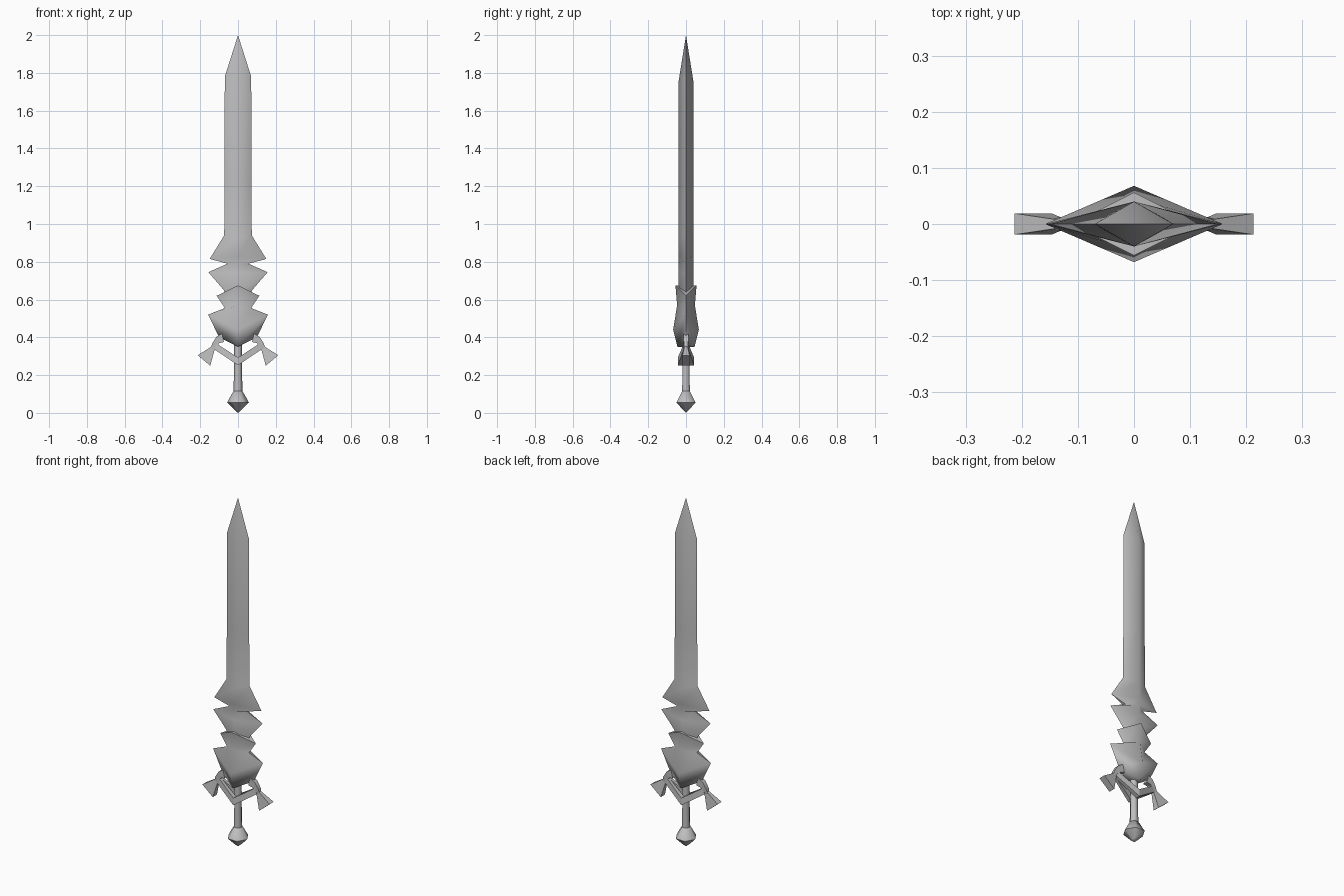
import bpy, bmesh, math
from mathutils import Vector

cube = bpy.data.objects.get("Cube")
if cube:
    bpy.data.objects.remove(cube, do_unlink=True)

steel = bpy.data.materials.new("grey steel")
steel.use_nodes = True
GREY = (0.52, 0.52, 0.52, 1)
steel.diffuse_color = GREY
steel.node_tree.nodes["Principled BSDF"].inputs["Base Color"].default_value = GREY


def loft(name, rings, angle=66):
    """Skin a stack of equal-sized rings and close both ends."""
    bm = bmesh.new()
    loops = [[bm.verts.new(p) for p in ring] for ring in rings]
    n = len(loops[0])
    for a, b in zip(loops, loops[1:]):
        for i in range(n):
            j = (i + 1) % n
            bm.faces.new((a[i], a[j], b[j], b[i]))
    for ring in (loops[0], loops[-1]):
        for i in range(1, n - 1):
            bm.faces.new((ring[0], ring[i], ring[i + 1]))
    bmesh.ops.remove_doubles(bm, verts=bm.verts, dist=0.0005)
    bmesh.ops.recalc_face_normals(bm, faces=bm.faces)
    mesh = bpy.data.meshes.new(name)
    bm.to_mesh(mesh)
    bm.free()
    mesh.materials.append(steel)
    obj = bpy.data.objects.new(name, mesh)
    bpy.context.collection.objects.link(obj)
    bpy.ops.object.select_all(action='DESELECT')
    obj.select_set(True)
    bpy.context.view_layer.objects.active = obj
    bpy.ops.object.shade_smooth_by_angle(angle=math.radians(angle))
    return obj


def diamonds(levels):
    """Diamond sections from (ridge height, half depth, edge height, half width)."""
    return [[(0, -d, rz), (w, 0, ez), (0, d, rz), (-w, 0, ez)]
            for rz, d, ez, w in levels]


def hexagons(levels):
    """Six-sided sections from (height, radius)."""
    return [[(r * math.cos(k * math.pi / 3), r * math.sin(k * math.pi / 3), z)
             for k in range(6)] for z, r in levels]


# Blade with two pairs of barbs above the guard
loft("blade", diamonds([
    (0.56, 0.038, 0.56, 0.05),
    (0.64, 0.04, 0.65, 0.075),
    (0.74, 0.04, 0.745, 0.157),
    (0.79, 0.04, 0.79, 0.055),
    (0.83, 0.04, 0.815, 0.15),
    (0.92, 0.04, 0.94, 0.073),
    (1.24, 0.04, 1.24, 0.071),
    (1.75, 0.04, 1.78, 0.07),
    (2.0, 0, 2.0, 0)]))

# Spiked guard sleeve around the blade root
loft("guard", diamonds([
    (0.35, 0.045, 0.40, 0.10),
    (0.44, 0.068, 0.52, 0.158),
    (0.57, 0.047, 0.555, 0.07),
    (0.675, 0.056, 0.62, 0.113)]))

# Grip and pommel
loft("grip", hexagons([(0.09, 0.024), (0.25, 0.021), (0.38, 0.021)]))
loft("pommel", hexagons([(0, 0), (0.015, 0.018), (0.055, 0.058),
                         (0.115, 0.024)]))


def slab(p, q, h):
    """Rectangular section spanning p to q in the xz plane, half depth h."""
    return [(p[0], -h, p[1]), (q[0], -h, q[1]), (q[0], h, q[1]), (p[0], h, p[1])]


def flip(rings, sx):
    return [[(sx * x, y, z) for x, y, z in ring] for ring in rings]


for side, sx in (("left", 1), ("right", -1)):
    # Curved arm leaving the guard
    loft(side + "_arm", flip([
        slab((0.075, 0.375), (0.085, 0.42), 0.014),
        slab((0.10, 0.37), (0.115, 0.402), 0.013),
        slab((0.112, 0.352), (0.138, 0.365), 0.011),
        slab((0.122, 0.335), (0.142, 0.34), 0.009)], sx), 40)
    # Flared tip of the arm
    loft(side + "_flare", flip([
        slab((0.121, 0.345), (0.139, 0.352), 0.008),
        slab((0.147, 0.25), (0.213, 0.305), 0.019)], sx), 40)
    # Straps passing in front of and behind the grip
    for face, sy in (("front", -1), ("back", 1)):
        loft(f"{side}_{face}_strap", flip([
            [(0, sy * y, z) for y, z in
             ((0.018, 0.252), (0.043, 0.252), (0.043, 0.293), (0.018, 0.293))],
            [(x, sy * y, z) for x, y, z in
             ((0.128, -0.003, 0.338), (0.128, 0.012, 0.338),
              (0.112, 0.012, 0.366), (0.112, -0.003, 0.366))]], sx), 40)
